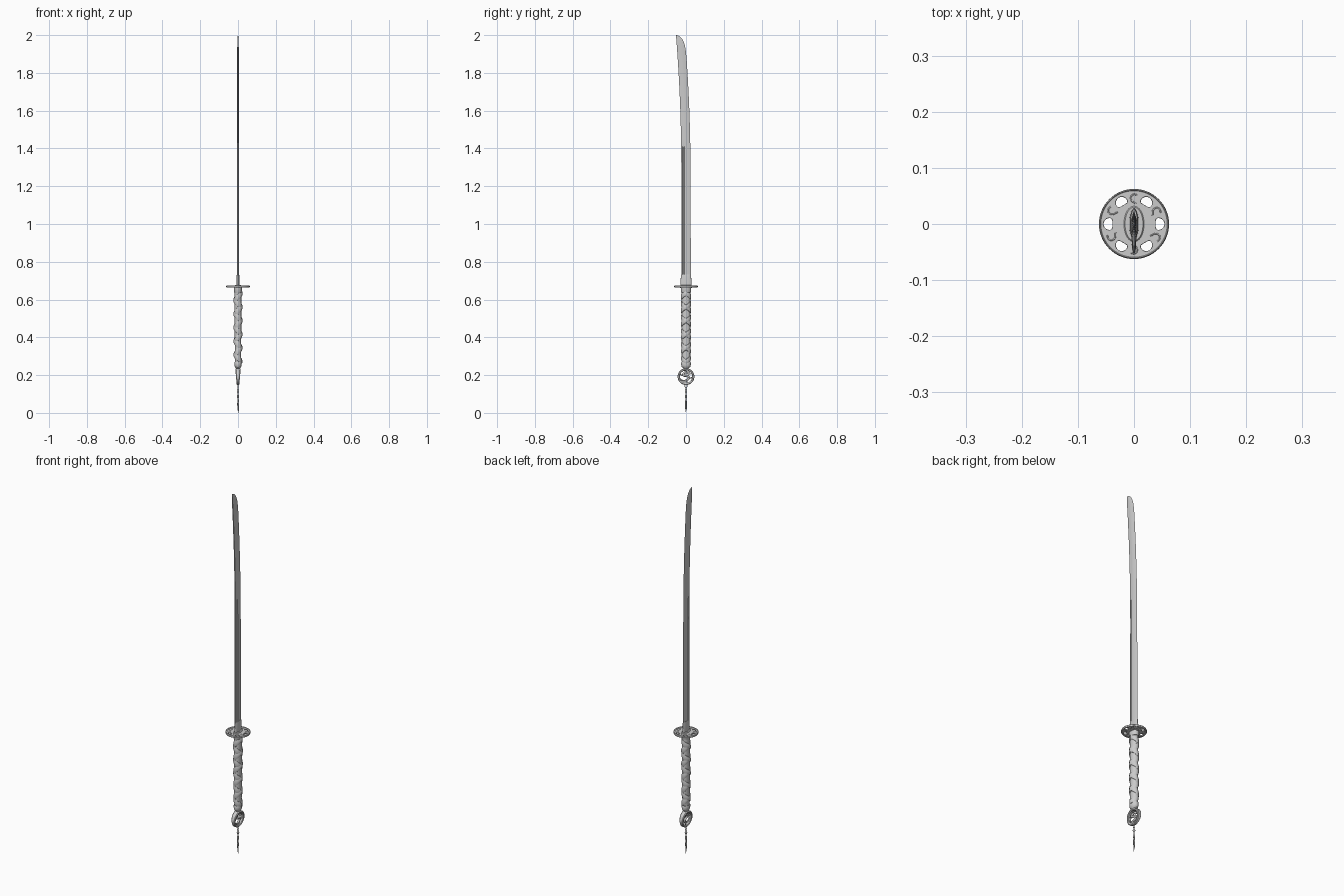
import bpy, bmesh
from math import sin, cos, pi, sqrt, radians
from mathutils import Vector

if "Cube" in bpy.data.objects:
    bpy.data.objects.remove(bpy.data.objects["Cube"])


def loft(name, rings, cyclic=False):
    """Skin a list of equal-sized closed rings; cap the ends unless cyclic."""
    bm = bmesh.new()
    rows = [[bm.verts.new(p) for p in r] for r in rings]
    n = len(rows[0])
    for i in range(len(rows) if cyclic else len(rows) - 1):
        a, b = rows[i], rows[(i + 1) % len(rows)]
        for j in range(n):
            bm.faces.new((a[j], a[(j + 1) % n], b[(j + 1) % n], b[j]))
    if not cyclic:
        bm.faces.new(rows[0][::-1])
        bm.faces.new(rows[-1])
    bmesh.ops.recalc_face_normals(bm, faces=bm.faces)
    me = bpy.data.meshes.new(name)
    bm.to_mesh(me)
    bm.free()
    ob = bpy.data.objects.new(name, me)
    bpy.context.collection.objects.link(ob)
    return ob


def oval(rx, ry, z, n=32, y0=0):
    return [(rx * cos(2 * pi * k / n), y0 + ry * sin(2 * pi * k / n), z) for k in range(n)]


def stack(name, levels):
    return loft(name, [oval(*l) for l in levels])


def tube(name, pts, radius, taper=None, cyclic=False):
    """Smooth round cord through the points."""
    cu = bpy.data.curves.new(name, 'CURVE')
    cu.dimensions = '3D'
    cu.bevel_depth, cu.bevel_resolution, cu.resolution_u = radius, 2, 6
    sp = cu.splines.new('BEZIER')
    sp.bezier_points.add(len(pts) - 1)
    for i, (bp, p) in enumerate(zip(sp.bezier_points, pts)):
        bp.co = p
        bp.handle_left_type = bp.handle_right_type = 'AUTO'
        bp.radius = taper[i] if taper else 1
    sp.use_cyclic_u = cyclic
    cu.use_fill_caps = True
    ob = bpy.data.objects.new(name, cu)
    bpy.context.collection.objects.link(ob)
    return ob


# Blade: curved, single-edged, with a groove that fades out at z = 1.4
def blade_ring(z):
    spine = -0.025 - 0.028 * (max(0, z - 1.3) / 0.7) ** 2
    tip = sqrt(max(0, 1 - (max(0, z - 1.85) / 0.15) ** 4))
    w = (0.051 - 0.004 * (z - 0.67) / 1.2) * max(tip, 0.03)
    t = (0.0052 - 0.001 * (z - 0.67) / 1.3) * max(tip, 0.15)
    g = 0.0025 if z < 1.405 else 0
    half = [(0.55, 0.0), (0.8, 0.08), (0.86, 0.14), (0.86 - g / t, 0.18),
            (0.9 - g / t, 0.3), (0.95, 0.34), (1, 0.62)]
    right = [(t * x, spine + w * y, z) for x, y in half]
    left = [(-x, y, zz) for x, y, zz in reversed(right)]
    return right + [(0, spine + w, z)] + left


zs = [0.66, 0.9, 1.1, 1.3, 1.4, 1.41] + [1.45 + 0.05 * i for i in range(9)]
zs += [1.88, 1.91, 1.93, 1.95, 1.965, 1.978, 1.987, 1.993, 1.997, 2.0]
loft("blade", [blade_ring(z) for z in zs])

# Blade collar above the guard
stack("blade_collar", [(0.0085, 0.029, 0.67), (0.0075, 0.0275, 0.725), (0.006, 0.026, 0.732)])

# Guard: pierced round plate with raised rim and washers
cu = bpy.data.curves.new("guard", 'CURVE')
cu.dimensions, cu.fill_mode = '2D', 'BOTH'
cu.extrude, cu.bevel_depth, cu.bevel_resolution = 0.0025, 0.0012, 1
cu.offset = -0.0012


def closed_spline(pts):
    sp = cu.splines.new('POLY')
    sp.points.add(len(pts) - 1)
    for p, (x, y) in zip(sp.points, pts):
        p.co = (x, y, 0, 1)
    sp.use_cyclic_u = True


closed_spline([(0.0615 * cos(2 * pi * k / 64), 0.0615 * sin(2 * pi * k / 64)) for k in range(64)])
for h in range(6):
    a, pts = h * pi / 3, []
    for k in range(20):
        b = 2 * pi * k / 20
        r = 0.045 + 0.0078 * cos(b) + 0.0015 * cos(2 * b)
        s = a + 0.24 * sin(b)
        pts.append((r * cos(s), r * sin(s)))
    closed_spline(pts)
guard = bpy.data.objects.new("guard", cu)
bpy.context.collection.objects.link(guard)
guard.location.z = 0.669

rim = []
for k in range(64):
    a = 2 * pi * k / 64
    rim.append([((0.0605 + 0.002 * cos(b)) * cos(a), (0.0605 + 0.002 * cos(b)) * sin(a),
                 0.669 + 0.0055 * sin(b)) for b in [j * pi / 4 for j in range(8)]])
loft("guard_rim", rim, True)
stack("guard_washer", [(0.017, 0.031, 0.662), (0.018, 0.032, 0.664),
                       (0.018, 0.032, 0.674), (0.016, 0.030, 0.676)])
# Low scroll relief between the holes, on both faces
for z in (0.6725, 0.6655):
    for h in range(6):
        a = (h + 0.5) * pi / 3
        pts = [((r * cos(a + d)), r * sin(a + d), z)
               for r, d in ((0.036, -0.1), (0.044, 0.12), (0.052, 0.05), (0.052, -0.12))]
        tube("guard_scroll", pts, 0.0014)


# Handle core with end fittings
stack("handle_core", [(0.0155, 0.022, 0.25), (0.017, 0.0225, 0.32),
                      (0.0175, 0.023, 0.5), (0.018, 0.0235, 0.662)])
stack("handle_top_fitting", [(0.02, 0.026, 0.638), (0.0215, 0.0275, 0.641), (0.0215, 0.0275, 0.663)])
stack("handle_end_fitting", [(0.011, 0.012, 0.236), (0.016, 0.022, 0.243), (0.0185, 0.025, 0.25),
                             (0.0195, 0.026, 0.266), (0.018, 0.024, 0.27)])

# Wrap: two flat bands wound in opposite directions, crossing on the sides
turns, z0, z1, steps = 5, 0.272, 0.632, 160
for d in (1, -1):
    rings = []
    for i in range(steps + 1):
        t = i / steps
        a = 2 * pi * turns * t
        over = 0.0025 * (0.5 + 0.5 * cos(2 * a)) * (1.2 if d * cos(a) > 0 else 0.35)
        zc, hw = z0 + (z1 - z0) * t, 0.0155 - 0.003 * cos(2 * a)
        c, s = cos(a), sin(a) * d
        taper = 0.93 + 0.07 * t
        ring = []
        for off, dz in ((-0.002, -1), (0.0022, -0.9), (0.0042, -0.45), (0.0042, 0.45),
                        (0.0022, 0.9), (-0.002, 1)):
            rx, ry = 0.0172 * taper + off + over, 0.0225 * taper + off
            ring.append((rx * c, ry * s, zc + hw * dz))
        rings.append(ring)
    loft("handle_wrap", rings)

# Ring pommel, thicker towards the top
ZC, ring = 0.192, []
for k in range(48):
    a = 2 * pi * k / 48
    w = 0.0105 + 0.0035 * cos(a)
    sec = [(-1, -0.5), (-0.75, -1), (0.75, -1), (1, -0.5), (1, 0.5), (0.7, 1), (-0.7, 1), (-1, 0.5)]
    ring.append([(w * x, (0.0385 + 0.006 * r) * sin(a), ZC + (0.0385 + 0.006 * r) * cos(a))
                 for x, r in sec])
loft("pommel_ring", ring, True)

# Coiled creature ornament inside the ring
def inner(name, pts, rad, taper):
    tube(name, [(x, y, ZC + z) for x, y, z in pts], rad, taper)


inner("ornament_body", [(0, -0.034, -0.006), (0.003, -0.02, -0.02), (0, 0.004, -0.018),
                        (-0.003, 0.016, -0.004), (0, 0.002, 0.004), (0.003, -0.014, 0.008),
                        (0, -0.008, 0.021), (0, 0.01, 0.02)],
      0.0062, [0.35, 0.6, 0.9, 1, 1, 0.95, 0.9, 0.8])
inner("ornament_head", [(0, 0.004, 0.022), (0, 0.012, 0.019), (0, 0.024, 0.013)], 0.008, [0.7, 1, 0.45])
for x in (-0.004, 0.004):
    inner("ornament_horn", [(x, 0.01, 0.024), (x * 1.4, 0, 0.029), (x, -0.012, 0.033)],
          0.0025, [1, 0.8, 0.5])
for leg in ([(0.013, -0.006), (0.022, -0.008), (0.034, -0.003)],
            [(0.002, -0.018), (0.006, -0.026), (0.002, -0.034)],
            [(-0.012, 0.008), (-0.024, 0.008), (-0.034, 0.014)]):
    inner("ornament_leg", [(0, y, z) for y, z in leg], 0.0035, [1.1, 0.9, 0.7])

# Hanging tassel: loop, cord, bead and strands
tube("tassel_loop", [(0, 0.006 * sin(k * pi / 3), 0.142 + 0.009 * cos(k * pi / 3)) for k in range(6)],
     0.0016, cyclic=True)
tube("tassel_cord", [(0, 0, 0.135), (0.001, 0, 0.115), (0, 0, 0.09)], 0.0022)
stack("tassel_bead", [(r, r, z, 16) for r, z in ((0.002, 0.106), (0.0055, 0.111), (0.0065, 0.117),
                                                 (0.0055, 0.123), (0.002, 0.128))])
stack("tassel_knot", [(r, r, z, 16) for r, z in ((0.004, 0.078), (0.0052, 0.085),
                                                 (0.0048, 0.094), (0.002, 0.098))])
for k, (end, sway) in enumerate(((0.0, 0.003), (0.02, 0.001), (0.012, -0.002), (0.026, -0.003), (0.006, 0.002))):
    a = 2 * pi * k / 5
    c, s = cos(a), sin(a)
    tube("tassel_strand", [(0.002 * c, 0.002 * s, 0.082), (0.003 * c, 0.003 * s, 0.05),
                           (0.002 * c + sway, 0.004 * s, end)], 0.0016, [1, 1, 0.7])

# Smooth shading with crisp edges
bpy.ops.object.select_all(action='DESELECT')
for ob in bpy.context.scene.objects:
    if ob.type == 'MESH':
        ob.select_set(True)
        bpy.context.view_layer.objects.active = ob
bpy.ops.object.shade_smooth_by_angle(angle=radians(30))
